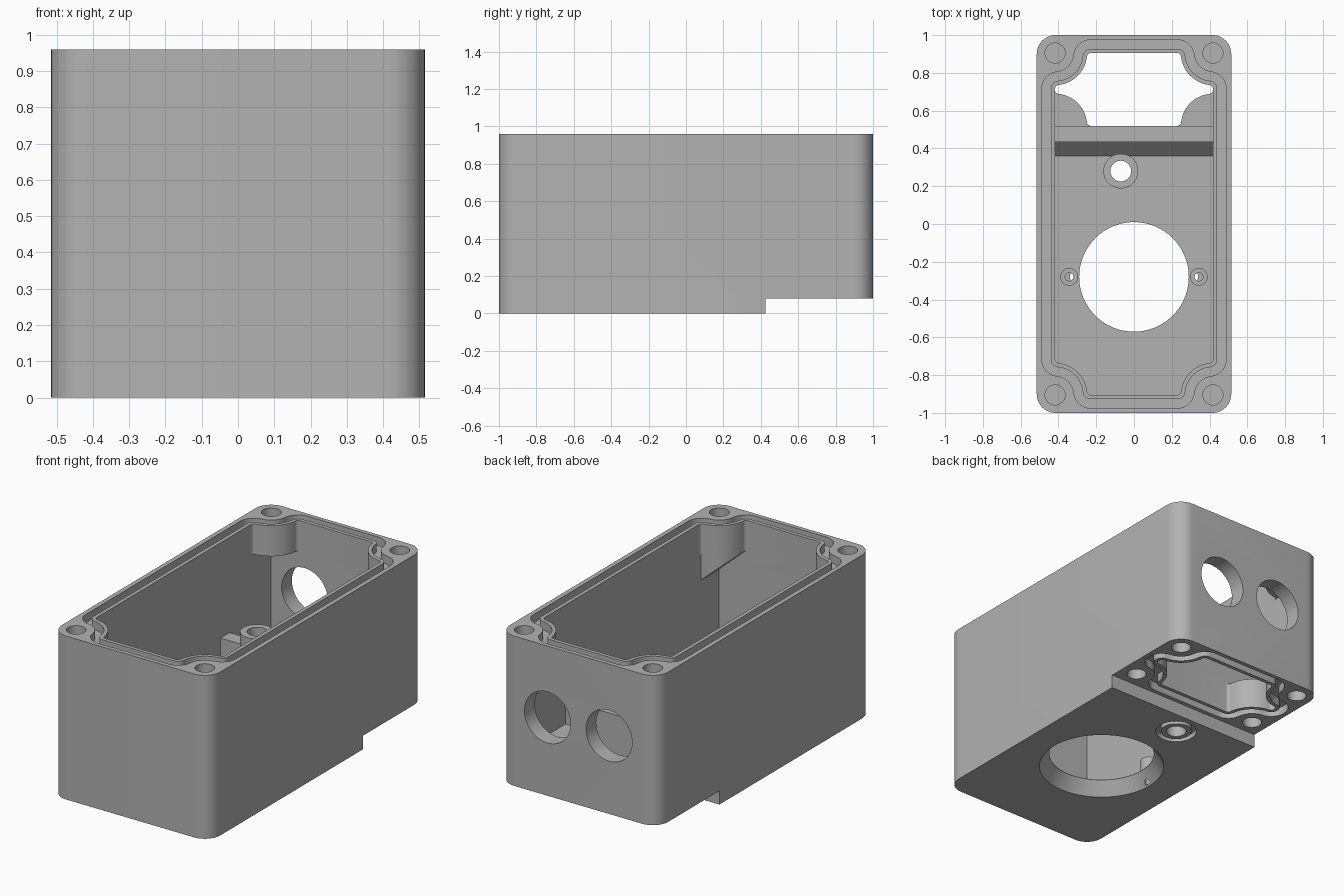
import bpy, bmesh
from math import sin, cos, pi, atan2, sqrt

cube = bpy.data.objects.get("Cube")
if cube:
    bpy.data.objects.remove(cube, do_unlink=True)

grey = bpy.data.materials.new("plain_grey")
grey.use_nodes = True
GREY = (0.45, 0.45, 0.45, 1)
grey.diffuse_color = GREY
grey.node_tree.nodes["Principled BSDF"].inputs["Base Color"].default_value = GREY


def arc(cx, cy, r, a0, a1, n=10):
    return [(cx + r * cos(a0 + (a1 - a0) * i / n), cy + r * sin(a0 + (a1 - a0) * i / n))
            for i in range(n + 1)]


def circle(cx, cy, r, n=64):
    return arc(cx, cy, r, 0, 2 * pi, n)[:-1]


def mirror_quadrant(quad, y_mid=0):
    """Full counterclockwise loop from its +x +y quarter."""
    half = quad + [(-x, y) for x, y in reversed(quad)]
    loop = half + [(x, -y) for x, y in reversed(half)]
    return [(x, y + y_mid) for x, y in loop]


def notched_outline(hx, hy, offset, fillet, y_mid=0):
    """Rectangle whose corners wrap around screw bosses centred on (hx, hy)."""
    reach = 0.19
    boss_r = reach - fillet
    fx = offset - fillet
    drop = sqrt(reach ** 2 - fx ** 2)
    turn = atan2(drop, -fx)
    first = arc(fx, -drop, fillet, 0, turn, 8)
    boss = arc(0, 0, boss_r, turn - pi, -pi / 2 - turn, 14)[1:-1]
    last = [(y, x) for x, y in reversed(first)]
    return mirror_quadrant([(hx + x, hy + y) for x, y in first + boss + last], y_mid)


def finish(name, bm):
    bmesh.ops.recalc_face_normals(bm, faces=bm.faces[:])
    mesh = bpy.data.meshes.new(name)
    bm.to_mesh(mesh)
    bm.free()
    mesh.materials.append(grey)
    ob = bpy.data.objects.new(name, mesh)
    bpy.context.collection.objects.link(ob)
    return ob


def prism(name, loop, z0, z1, inner=None, axis="z", top_loop=None):
    """Extrude a loop along an axis; an inner loop of equal length makes a ring."""
    place = {"z": lambda a, b, h: (a, b, h),
             "x": lambda a, b, h: (h, a, b),
             "y": lambda a, b, h: (a, h, b)}[axis]
    bm = bmesh.new()

    def ring(pts, h):
        return [bm.verts.new(place(a, b, h)) for a, b in pts]

    def bridge(r, s):
        for i in range(len(r)):
            j = (i + 1) % len(r)
            bm.faces.new((r[i], r[j], s[j], s[i]))

    low, high = ring(loop, z0), ring(top_loop or loop, z1)
    bridge(low, high)
    if inner:
        in_low, in_high = ring(inner, z0), ring(inner, z1)
        bridge(in_low, in_high)
        bridge(low, in_low)
        bridge(high, in_high)
    else:
        bm.faces.new(low)
        bm.faces.new(high)
    return finish(name, bm)


def combine(target, tool, operation="DIFFERENCE"):
    tool.hide_render = True
    mod = target.modifiers.new(tool.name, "BOOLEAN")
    mod.operation, mod.object, mod.solver = operation, tool, "EXACT"
    bpy.context.view_layer.objects.active = target
    bpy.ops.object.modifier_apply(modifier=mod.name)
    bpy.data.objects.remove(tool, do_unlink=True)


# Main dimensions
W, L, H, STEP = 0.515, 1.0, 0.96, 0.08
IX, IY = 0.418, 0.905
BAY_MID, BAY_HALF = 0.7125, 0.1925
BIG_Y, TUBE = -0.28, (-0.07, 0.28)

# Outer housing with rounded corners and raised rear underside
body = prism("housing", mirror_quadrant(arc(W - 0.1, L - 0.1, 0.1, 0, pi / 2, 12)), 0, H)
combine(body, prism("underside_step", [(-1, 0.425), (1, 0.425), (1, 2), (-1, 2)], -1, STEP))

# Main cavity: floor, ramp, partition and rear bay in one side profile
profile = [(-IY, 0.08), (0.36, 0.08), (0.435, 0.16), (0.435, 0.4), (0.52, 0.4),
           (0.52, 0.26), (IY, 0.26), (IY, 0.78), (-IY, 0.78)]
combine(body, prism("cavity", profile, -IX, IX, axis="x"))

# Top opening and rear bay opening, each with a gasket groove
for hy, mid, z0, z1, g0, g1 in ((IY, 0, 0.7, 1.1, H - 0.05, 1.1),
                                (BAY_HALF, BAY_MID, -0.1, 0.3, -0.1, STEP + 0.05)):
    combine(body, prism("opening", notched_outline(IX, hy, 0, 0.02, mid), z0, z1))
    combine(body, prism("groove", notched_outline(IX, hy, 0.07, 0.09, mid), g0, g1,
                        inner=notched_outline(IX, hy, 0.022, 0.042, mid)))

# Screw holes in lid bosses and bay bosses
for sx in (-IX, IX):
    for y in (-IY, IY):
        combine(body, prism("lid_screw_hole", circle(sx, y, 0.053, 32), 0.82, 1.1))
    for y in (BAY_MID - BAY_HALF, BAY_MID + BAY_HALF):
        combine(body, prism("bay_screw_hole", circle(sx, y, 0.053, 32), -0.1, 0.22))

# Two cable holes in the rear wall
for x in (-0.2, 0.2):
    combine(body, prism("cable_hole", circle(x, 0.54, 0.15), 0.8, 1.2, axis="y"))

# Sloped supports under the front lid bosses
for side in (-1, 1):
    r = 0.17
    sector = arc(IX, -IY, r, pi / 2, pi, 14) + [(IX, -IY - 0.02), (IX + 0.02, -IY - 0.02),
                                                (IX + 0.02, -IY + r)]
    support = prism("boss_support", [(side * x, y) for x, y in sector], 0.5, 0.8)
    for v in support.data.vertices:
        if v.co.z < 0.6:
            v.co.z = 0.778 - 0.9 * (abs(v.co.x) - IX + r)
    # split the lower cap so that it follows the slope cleanly
    bm = bmesh.new()
    bm.from_mesh(support.data)
    bmesh.ops.triangulate(bm, faces=[f for f in bm.faces if len(f.verts) > 4])
    bm.to_mesh(support.data)
    bm.free()
    combine(body, support, "UNION")

# Tall guide tube with a seal groove beneath
combine(body, prism("guide_tube", circle(*TUBE, 0.092), 0.04, 0.59), "UNION")
combine(body, prism("guide_bore", circle(*TUBE, 0.055), -0.2, 1))
combine(body, prism("seal_groove", circle(*TUBE, 0.113), -0.1, 0.03, inner=circle(*TUBE, 0.085)))

# Small fixing posts beside the large port
for x in (-0.343, 0.343):
    combine(body, prism("fixing_post", circle(x, BIG_Y, 0.047, 32), 0.04, 0.16), "UNION")

# Large port, flared towards the underside
combine(body, prism("port", circle(0, BIG_Y, 0.29, 96), -0.1, 0.3))
combine(body, prism("port_flare", circle(0, BIG_Y, 0.352, 96), -0.01, 0.078,
                    top_loop=circle(0, BIG_Y, 0.29, 96)))
for x in (-0.343, 0.343):
    combine(body, prism("fixing_hole", circle(x, BIG_Y, 0.022, 24), 0.01, 0.3))

# Smooth curved walls, keep edges crisp
bpy.ops.object.select_all(action="DESELECT")
body.select_set(True)
bpy.context.view_layer.objects.active = body
bpy.ops.object.shade_smooth_by_angle(angle=pi / 6)
